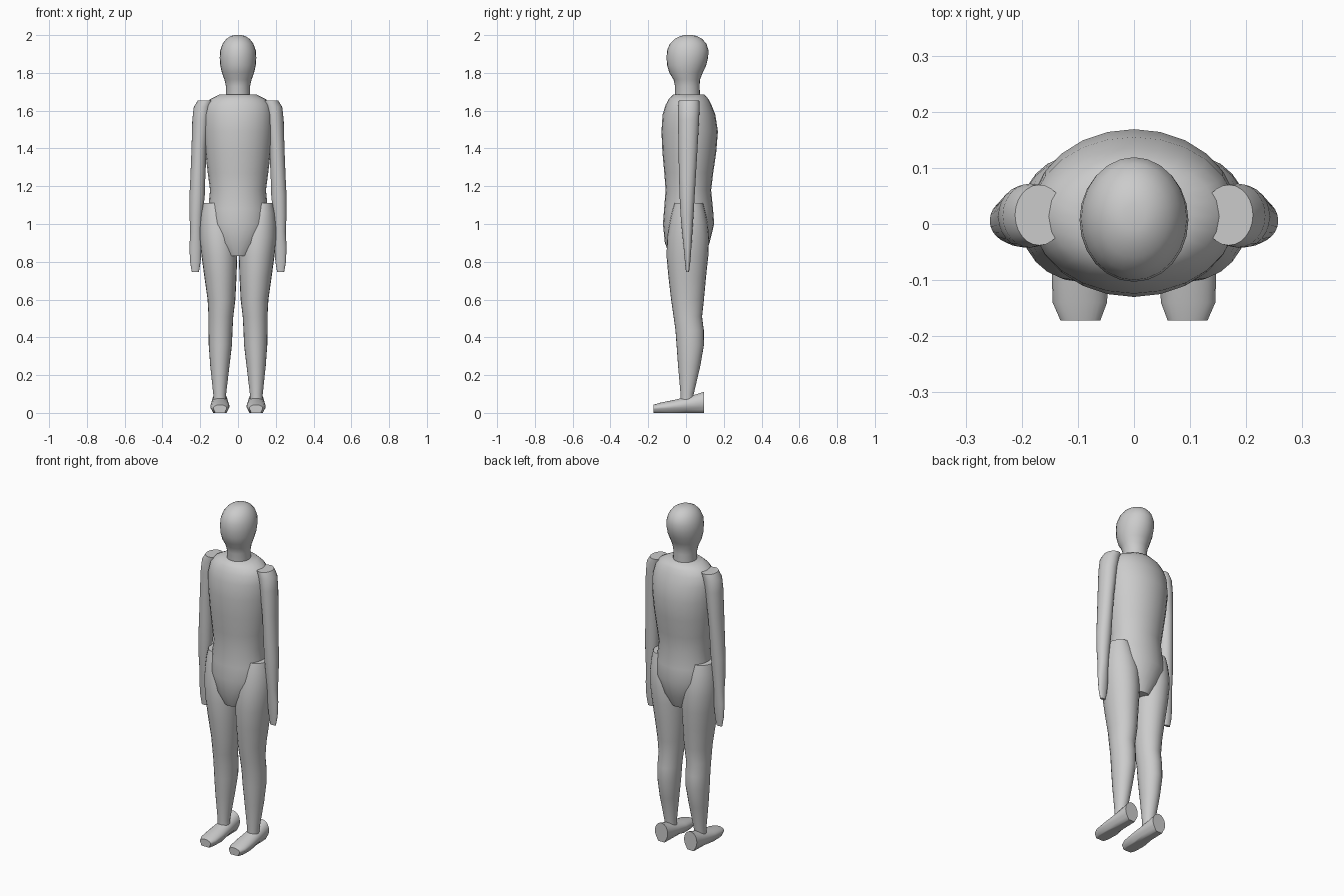
import bpy, bmesh, math


def loft(name, stations, sides=24, along_y=False):
    """Skin elliptical rings; each station is (t, a0, a1, b0, b1) with
    the extents of the ellipse across the body axis at height (or depth) t."""
    bm = bmesh.new()
    rings = []
    for t, a0, a1, b0, b1 in stations:
        ring = []
        for i in range(sides):
            ang = math.tau * i / sides
            a = (a0 + a1) / 2 + (a1 - a0) / 2 * math.cos(ang)
            b = (b0 + b1) / 2 + (b1 - b0) / 2 * math.sin(ang)
            ring.append(bm.verts.new((a, t, b) if along_y else (a, b, t)))
        rings.append(ring)
    for lower, upper in zip(rings, rings[1:]):
        for i in range(sides):
            j = (i + 1) % sides
            bm.faces.new((lower[i], lower[j], upper[j], upper[i]))
    bm.faces.new(rings[0])
    bm.faces.new(rings[-1])
    bmesh.ops.recalc_face_normals(bm, faces=bm.faces)
    mesh = bpy.data.meshes.new(name)
    bm.to_mesh(mesh)
    bm.free()
    obj = bpy.data.objects.new(name, mesh)
    bpy.context.collection.objects.link(obj)
    bpy.ops.object.select_all(action='DESELECT')
    obj.select_set(True)
    bpy.context.view_layer.objects.active = obj
    bpy.ops.object.shade_smooth_by_angle(angle=math.radians(50))
    return obj


def mirror(obj):
    obj.modifiers.new("mirror", 'MIRROR').use_axis[0] = True


def centred(rows):
    return [(z, -w, w, y0, y1) for z, w, y0, y1 in rows]


# Head and neck
loft("head", centred([
    (1.65, .065, -.058, .075), (1.73, .064, -.058, .072), (1.765, .072, -.066, .074),
    (1.80, .085, -.088, .088), (1.84, .094, -.100, .107), (1.88, .097, -.103, .117),
    (1.92, .094, -.100, .119), (1.955, .081, -.085, .108), (1.98, .062, -.060, .085),
    (1.994, .040, -.032, .060), (2.0, .020, -.010, .035)]))

# Torso down to the crotch
loft("torso", centred([
    (.83, .070, -.085, .095), (.90, .125, -.112, .125), (1.0, .165, -.122, .149),
    (1.08, .158, -.116, .143), (1.18, .148, -.108, .133), (1.27, .160, -.115, .144),
    (1.38, .173, -.125, .160), (1.49, .183, -.130, .169), (1.58, .183, -.124, .155),
    (1.63, .172, -.108, .135), (1.66, .148, -.092, .120), (1.685, .100, -.068, .098)]))

# Arms with mitten hands
mirror(loft("arm", [
    (.745, .207, .244, 0, .016), (.80, .198, .254, -.006, .023), (.88, .192, .257, -.013, .029),
    (.96, .193, .253, -.021, .034), (1.05, .186, .257, -.029, .040), (1.15, .176, .257, -.034, .046),
    (1.25, .173, .252, -.037, .052), (1.40, .166, .246, -.040, .061), (1.55, .148, .242, -.042, .069),
    (1.62, .136, .234, -.042, .072), (1.655, .125, .212, -.038, .070)]))

# Legs
mirror(loft("leg", [
    (.06, .063, .130, -.030, .040), (.10, .063, .131, -.029, .041), (.25, .045, .147, -.042, .076),
    (.36, .032, .155, -.050, .095), (.44, .029, .156, -.056, .094), (.51, .025, .156, -.066, .085),
    (.60, .014, .161, -.079, .095), (.72, .008, .178, -.093, .106), (.83, .004, .193, -.103, .118),
    (.93, .006, .204, -.100, .122), (1.0, .018, .203, -.088, .115), (1.06, .040, .197, -.075, .103),
    (1.11, .065, .186, -.060, .090)]))

# Feet, skinned from heel to toe
mirror(loft("foot", [
    (.095, .054, .138, .002, .112), (.06, .052, .140, .002, .100), (0, .049, .143, .002, .084),
    (-.07, .045, .147, .002, .067), (-.14, .048, .145, .003, .053), (-.172, .060, .131, .006, .043)],
    along_y=True))

# Flat soles at ground height
foot = bpy.data.objects["foot"]
for v in foot.data.vertices:
    top = .075 - .2 * min(v.co.y, 0)
    if v.co.z < .012:
        v.co.z = 0
